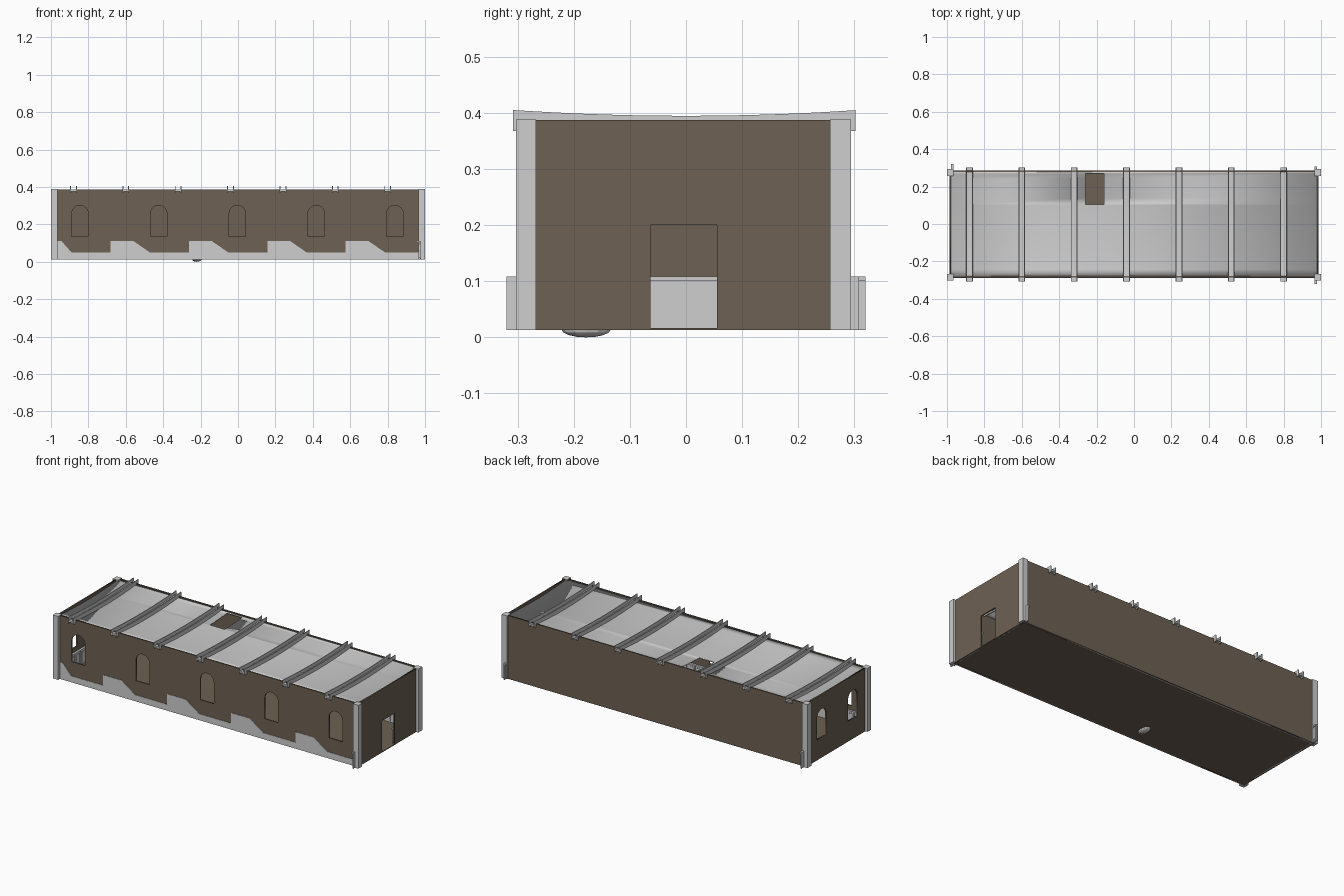
import bpy, bmesh, math
from mathutils import Matrix, Vector

if "Cube" in bpy.data.objects:
    bpy.data.objects.remove(bpy.data.objects["Cube"])


def material(name, rgb):
    m = bpy.data.materials.new(name)
    m.diffuse_color = (*rgb, 1)
    m.use_nodes = True
    m.node_tree.nodes["Principled BSDF"].inputs["Base Color"].default_value = m.diffuse_color
    return m


BROWN = material("brown earth", (0.155, 0.12, 0.088))
PALE = material("pale grey", (0.62, 0.62, 0.62))
Z0, ZTOP = 0.013, 0.387
FRONT, BACK = -0.285, 0.28


def add_object(name, mesh, mat):
    mesh.materials.clear()
    mesh.materials.append(mat)
    ob = bpy.data.objects.new(name, mesh)
    bpy.context.collection.objects.link(ob)
    return ob


def boxes(name, mat, bounds):
    """One object made from boxes given as (x0, x1, y0, y1, z0, z1)."""
    bm = bmesh.new()
    for x0, x1, y0, y1, z0, z1 in bounds:
        m = Matrix.Translation(((x0 + x1) / 2, (y0 + y1) / 2, (z0 + z1) / 2))
        m = m @ Matrix.Diagonal((x1 - x0, y1 - y0, z1 - z0, 1))
        bmesh.ops.create_cube(bm, size=1, matrix=m)
    me = bpy.data.meshes.new(name)
    bm.to_mesh(me)
    bm.free()
    return add_object(name, me, mat)


def plate(name, mat, outlines, axis, position, thickness):
    """Upright plate with holes; axis 'y' lies in xz, axis 'x' lies in yz."""
    cu = bpy.data.curves.new(name, 'CURVE')
    cu.dimensions = '2D'
    cu.fill_mode = 'BOTH'
    cu.extrude = thickness / 2
    for pts in outlines:
        sp = cu.splines.new('POLY')
        sp.points.add(len(pts) - 1)
        for p, (u, v) in zip(sp.points, pts):
            p.co = (u, v, 0, 1)
        sp.use_cyclic_u = True
    tmp = bpy.data.objects.new(name + "_curve", cu)
    bpy.context.collection.objects.link(tmp)
    dg = bpy.context.evaluated_depsgraph_get()
    me = bpy.data.meshes.new_from_object(tmp.evaluated_get(dg))
    bpy.data.objects.remove(tmp)
    if axis == 'y':
        m = Matrix(((1, 0, 0, 0), (0, 0, -1, position), (0, 1, 0, 0), (0, 0, 0, 1)))
    else:
        m = Matrix(((0, 0, 1, position), (1, 0, 0, 0), (0, 1, 0, 0), (0, 0, 0, 1)))
    me.transform(m)
    return add_object(name, me, mat)


def rect(u0, u1, v0, v1):
    return [(u0, v0), (u1, v0), (u1, v1), (u0, v1)]


def arch(c, half=0.044, low=0.134, top=0.302):
    spring = top - half
    pts = [(c - half, low), (c + half, low)]
    return pts + [(c + half * math.cos(math.pi * i / 12),
                   spring + half * math.sin(math.pi * i / 12)) for i in range(13)]


# Walls with arched windows and a doorway
windows = [-0.845 + 0.421 * i for i in range(5)]
plate("front_wall", BROWN, [rect(-0.985, 0.985, Z0, ZTOP)] + [arch(c) for c in windows],
      'y', FRONT + 0.004, 0.008)
plate("back_wall", BROWN, [rect(-0.985, 0.985, Z0, ZTOP)], 'y', BACK + 0.002, 0.008)
plate("left_wall", BROWN, [rect(FRONT, BACK, Z0, ZTOP), arch(-0.15), arch(0.14)],
      'x', -0.982, 0.008)
door = [(FRONT, Z0), (-0.063, Z0), (-0.063, 0.2), (0.055, 0.2), (0.055, Z0),
        (BACK, Z0), (BACK, ZTOP), (FRONT, ZTOP)]
plate("right_wall", BROWN, [door], 'x', 0.982, 0.008)

# Floor
boxes("floor", BROWN, [(-0.986, 0.986, FRONT, BACK, Z0, Z0 + 0.004)])

# Stepped pale base on the front
base = [(-0.966, Z0), (0.966, Z0), (0.966, 0.112), (0.958, 0.112)]
for i in reversed(range(5)):
    e = -0.89 + 0.419 * i
    base += [(e + 0.209, 0.05), (e, 0.05), (e - 0.09, 0.112)]
    if i:
        base.append((e - 0.21, 0.112))
base[-1] = (-0.945, 0.112)
base.append((-0.966, 0.112))
plate("front_base", PALE, [base], 'y', FRONT - 0.001, 0.003)

# Corner posts
boxes("corner_posts", PALE, [(min(s, s * 0.965), max(s, s * 0.965), a, b, Z0, ZTOP + 0.001)
                             for s in (-1, 1) for a, b in ((-0.303, -0.267), (0.257, 0.294))])


# Sagging roof with an open hatch
def sag(y):
    return 0.012 * (1 - min(1, abs(y) / 0.305) ** 2)


ys = sorted([-0.278 + 0.556 * i / 16 for i in range(17)] + [0.105, 0.27])
xs = [-0.98, -0.26, -0.16, 0.98]
bm = bmesh.new()
grid = [[bm.verts.new((x, y, 0.384 - sag(y) * 1.2)) for x in xs] for y in ys]
for j in range(len(ys) - 1):
    for i in range(3):
        if i == 1 and 0.105 < (ys[j] + ys[j + 1]) / 2 < 0.27:
            continue
        bm.faces.new((grid[j][i], grid[j][i + 1], grid[j + 1][i + 1], grid[j + 1][i]))
for f in bm.faces:
    f.smooth = True
me = bpy.data.meshes.new("roof")
bm.to_mesh(me)
bm.free()
roof = add_object("roof", me, PALE)
mod = roof.modifiers.new("thickness", 'SOLIDIFY')
mod.thickness = 0.006


# Roof ribs: channels with two upright flanges and a low web
def curved_strip(bm, x0, x1, low, high, n=14):
    rows = []
    for i in range(n + 1):
        y = -0.308 + 0.61 * i / n
        rows.append([bm.verts.new((x, y, z - sag(y) * 0.85))
                     for x, z in ((x0, low), (x1, low), (x1, high), (x0, high))])
    for a, b in zip(rows, rows[1:]):
        for k in range(4):
            m = (k + 1) % 4
            bm.faces.new((a[k], b[k], b[m], a[m]))
    bm.faces.new(rows[0])
    bm.faces.new(rows[-1][::-1])


bm = bmesh.new()
for i in range(7):
    x = -0.88 + 0.28 * i
    curved_strip(bm, x - 0.018, x - 0.013, 0.368, 0.405)
    curved_strip(bm, x + 0.013, x + 0.018, 0.368, 0.405)
    curved_strip(bm, x - 0.013, x + 0.013, 0.376, 0.386)
bmesh.ops.recalc_face_normals(bm, faces=bm.faces)
me = bpy.data.meshes.new("roof_ribs")
bm.to_mesh(me)
bm.free()
add_object("roof_ribs", me, PALE)


# Panelled wainscot around the room
def wainscot(name, along, a, b, pos, d):
    """Board from a to b at pos, raised panels facing direction d."""
    parts = []

    def part(u0, u1, w0, w1, z0, z1):
        w = sorted((pos + d * w0, pos + d * w1))
        parts.append((u0, u1, *w, z0, z1) if along == 'x' else (*w, u0, u1, z0, z1))
    part(a, b, 0, 0.006, Z0, 0.1)
    part(a, b, 0, 0.012, 0.1, 0.108)
    n = max(1, round((b - a) / 0.05))
    step = (b - a) / n
    for i in range(n):
        u = a + i * step
        part(u + 0.005, u + step - 0.005, 0.006, 0.008, 0.02, 0.097)
        part(u + 0.009, u + step - 0.009, 0.008, 0.0105, 0.025, 0.092)
    boxes(name, PALE, parts)


wainscot("wainscot_left", 'y', -0.29, 0.32, -0.978, 1)
wainscot("wainscot_right_a", 'y', -0.32, -0.063, 0.978, -1)
wainscot("wainscot_right_b", 'y', 0.055, 0.308, 0.978, -1)
wainscot("wainscot_front", 'x', -0.966, 0.966, FRONT + 0.008, 1)
wainscot("wainscot_back", 'x', -0.966, 0.966, BACK - 0.002, -1)

# Small rounded lump pushed through the floor
bm = bmesh.new()
bmesh.ops.create_uvsphere(bm, u_segments=12, v_segments=8, radius=1,
                          matrix=Matrix.Translation((-0.22, -0.178, 0.014))
                          @ Matrix.Diagonal((0.025, 0.044, 0.014, 1)))
me = bpy.data.meshes.new("floor_lump")
bm.to_mesh(me)
bm.free()
add_object("floor_lump", me, PALE)
